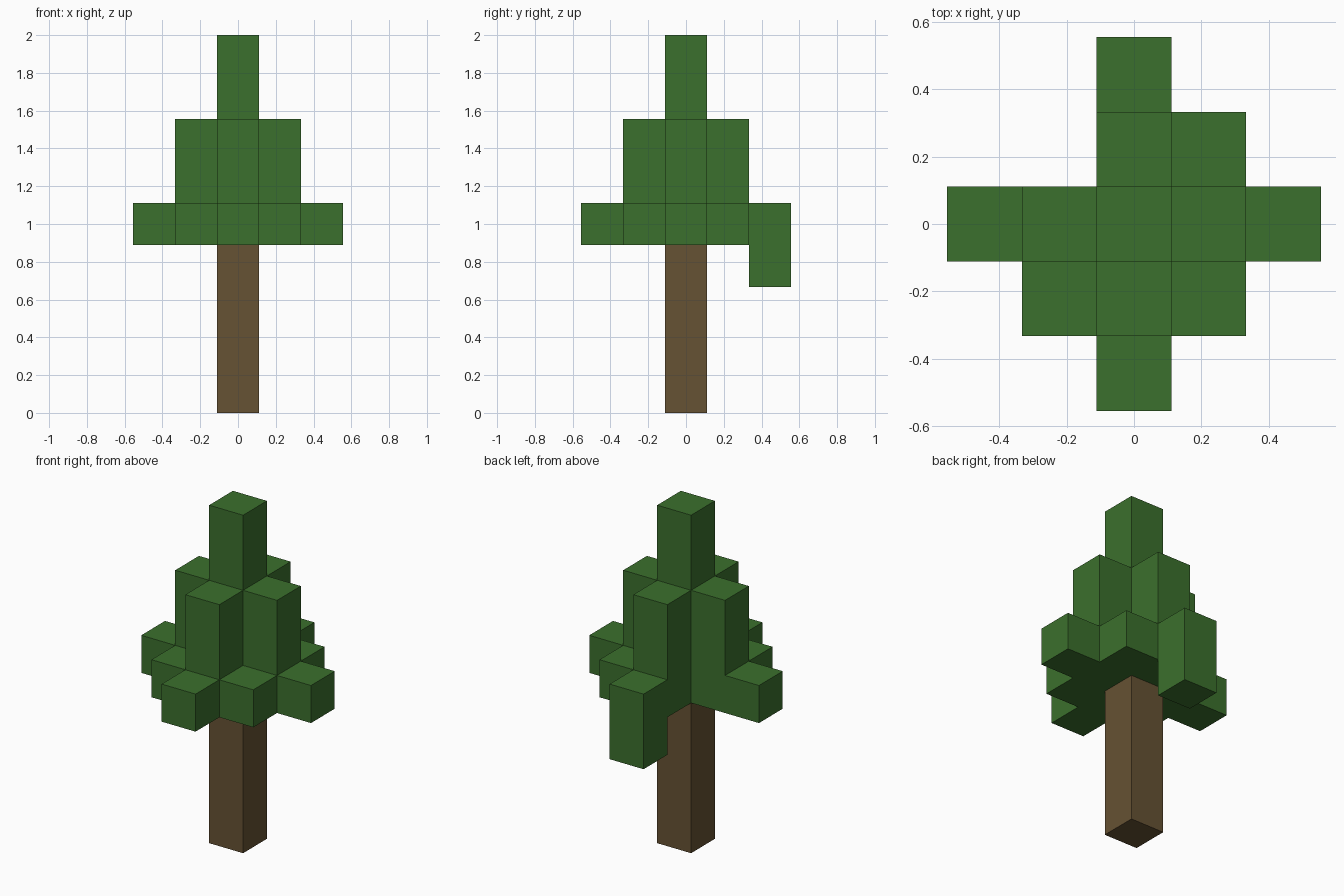
import bpy
import bmesh
from mathutils import Vector

if "Cube" in bpy.data.objects:
    bpy.data.objects.remove(bpy.data.objects["Cube"], do_unlink=True)

UNIT = 2 / 9  # edge of one block; the tree is nine blocks tall


def make_material(name, rgb):
    mat = bpy.data.materials.new(name)
    mat.use_nodes = True
    mat.diffuse_color = (*rgb, 1)
    mat.node_tree.nodes["Principled BSDF"].inputs["Base Color"].default_value = (*rgb, 1)
    return mat


def column(x, y, bottom, top):
    return {(x, y, z) for z in range(bottom, top)}


def build_blocks(name, cells, mat):
    """Outer skin of a set of grid blocks as one flat-shaded mesh."""
    bm = bmesh.new()
    for cell in cells:
        centre = Vector(cell) + Vector((0, 0, 0.5))
        for axis in range(3):
            for side in (-1, 1):
                normal = Vector((0, 0, 0))
                normal[axis] = side
                if tuple(int(a + b) for a, b in zip(cell, normal)) in cells:
                    continue
                u = Vector((0, 0, 0))
                u[(axis + 1) % 3] = 0.5
                v = normal.cross(u)
                corners = (-u - v, u - v, u + v, v - u)
                bm.faces.new([bm.verts.new((centre + normal / 2 + c) * UNIT)
                              for c in corners])
    bmesh.ops.remove_doubles(bm, verts=bm.verts, dist=0.001)
    mesh = bpy.data.meshes.new(name)
    bm.to_mesh(mesh)
    bm.free()
    mesh.materials.append(mat)
    obj = bpy.data.objects.new(name, mesh)
    bpy.context.collection.objects.link(obj)


bark = make_material("bark brown", (0.133, 0.084, 0.033))
leaf = make_material("leaf green", (0.044, 0.162, 0.026))

# Trunk
build_blocks("trunk", column(0, 0, 0, 4), bark)

# Foliage: tall core, four arms stepping down outward
foliage = column(0, 0, 4, 9)
for dx, dy in ((1, 0), (-1, 0), (0, 1), (0, -1)):
    foliage |= column(dx, dy, 4, 7)
    foliage |= column(2 * dx, 2 * dy, 4, 5)

# Low corner blocks, with the back right corner left open
for dx, dy in ((1, 1), (1, -1), (-1, -1)):
    foliage |= column(dx, dy, 4, 5)

# Drooping tip at the back
foliage |= column(0, 2, 3, 4)
build_blocks("foliage", foliage, leaf)
